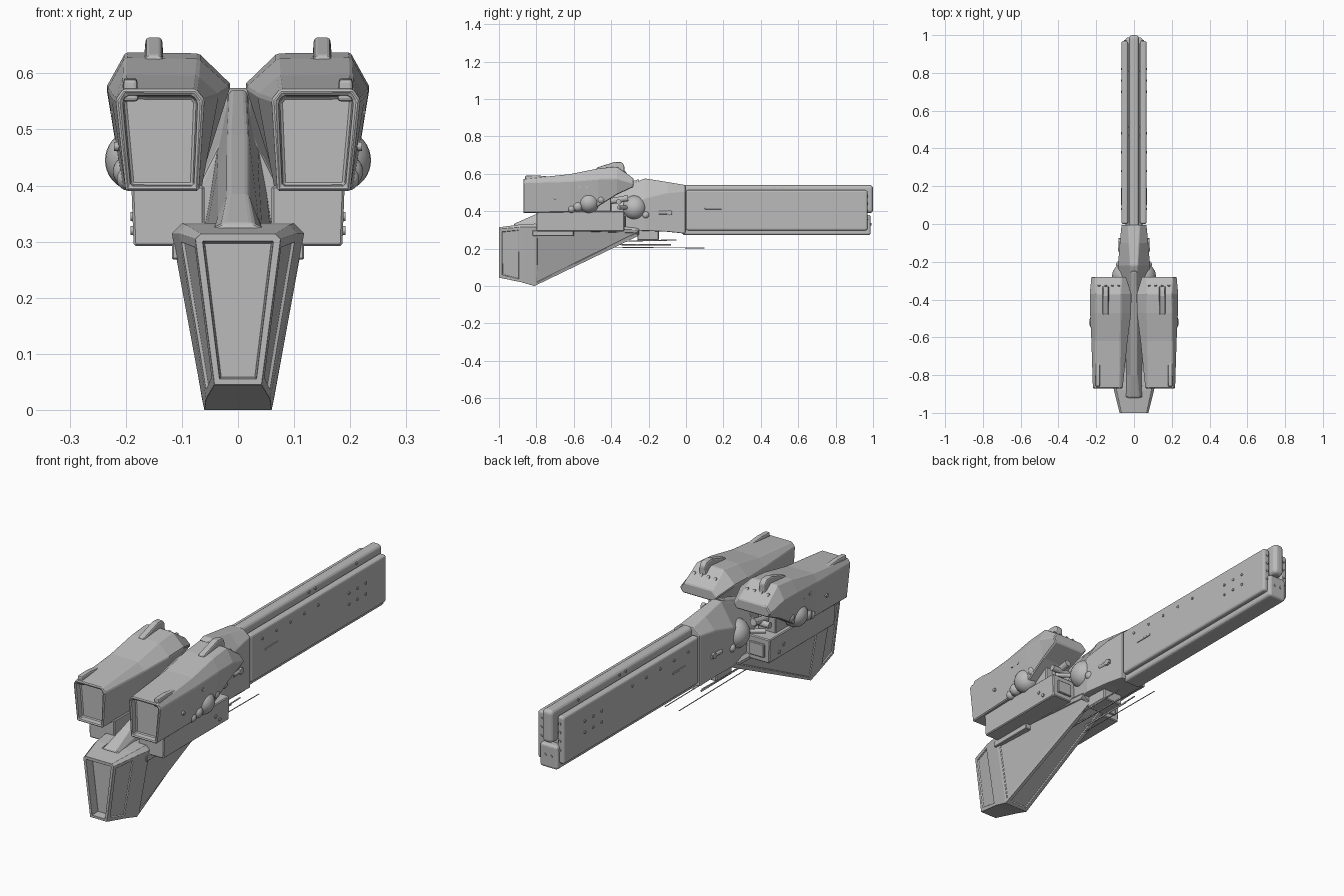
import bpy, bmesh, math
from mathutils import Matrix, Vector

grey = bpy.data.materials.new("hull_grey")
grey.diffuse_color = (0.5, 0.5, 0.5, 1)


def finish(name, bm, mirror=False, bevel=0.0, segs=1, smooth=False):
    bmesh.ops.recalc_face_normals(bm, faces=bm.faces)
    me = bpy.data.meshes.new(name)
    bm.to_mesh(me)
    bm.free()
    me.materials.append(grey)
    ob = bpy.data.objects.new(name, me)
    bpy.context.collection.objects.link(ob)
    if smooth:
        for p in me.polygons:
            p.use_smooth = True
    if bevel:
        m = ob.modifiers.new("bevel", 'BEVEL')
        m.width, m.segments, m.limit_method = bevel, segs, 'ANGLE'
    if mirror:
        ob.modifiers.new("mirror", 'MIRROR')
    return ob


def loft(sections):
    """Skin closed x-z sections along y; returns the bmesh and its front cap."""
    bm = bmesh.new()
    rings = [[bm.verts.new((x, y, z)) for x, z in pts] for y, pts in sections]
    n = len(rings[0])
    for a, b in zip(rings, rings[1:]):
        for i in range(n):
            j = (i + 1) % n
            bm.faces.new((a[i], a[j], b[j], b[i]))
    front = bm.faces.new(rings[0])
    bm.faces.new(rings[-1])
    bmesh.ops.recalc_face_normals(bm, faces=bm.faces)
    return bm, front


def sym(half):
    """Mirror a half section (bottom to top) into a closed one."""
    return half + [(-x, z) for x, z in reversed(half)]


def recess(bm, face, rim, depth):
    bmesh.ops.inset_individual(bm, faces=[face], thickness=rim)
    bmesh.ops.inset_individual(bm, faces=[face], thickness=0.004, depth=-depth)


def box(name, x, y, z, mirror=False, bevel=0.004, segs=1):
    s = [(x[0], z[0]), (x[1], z[0]), (x[1], z[1]), (x[0], z[1])]
    bm, _ = loft([(y[0], s), (y[1], s)])
    return finish(name, bm, mirror, bevel, segs)


def balls(name, items):
    bm = bmesh.new()
    for x, y, z, r in items:
        bmesh.ops.create_uvsphere(bm, u_segments=28, v_segments=18, radius=r,
                                  matrix=Matrix.Translation((x, y, z)))
    return finish(name, bm, True, smooth=True)


def rods(name, items, mirror=True):
    """Cylinders between pairs of points."""
    bm = bmesh.new()
    for a, b, r in items:
        a, b = Vector(a), Vector(b)
        q = (b - a).to_track_quat('Z', 'Y').to_matrix().to_4x4()
        bmesh.ops.create_cone(bm, cap_ends=True, segments=12, radius1=r, radius2=r,
                              depth=(b - a).length,
                              matrix=Matrix.Translation((a + b) / 2) @ q)
    return finish(name, bm, mirror)


def studs(name, pts, axis, r=0.006):
    d = Vector(axis) * 0.004
    return rods(name, [(Vector(p) - d, Vector(p) + d, r) for p in pts])


# Wedge-shaped lower hull with a recessed front opening and inset panels
bm, front = loft([
    (-1.00, sym([(0.042, 0.045), (0.076, 0.305), (0.066, 0.314)])),
    (-0.88, sym([(0.057, 0.020), (0.106, 0.315), (0.092, 0.330)])),
    (-0.81, sym([(0.060, 0.000), (0.118, 0.315), (0.100, 0.333)])),
    (-0.25, sym([(0.045, 0.270), (0.085, 0.300), (0.075, 0.312)]))])
panels = [f for f in bm.faces if f.calc_area() > 0.03
          and (abs(f.normal.x) > 0.6 or f.normal.z < -0.6)]
recess(bm, front, 0.014, 0.04)
for f in panels:
    recess(bm, f, 0.022, 0.005)
finish("lower_hull", bm, bevel=0.003)

# Spine rising from the hull between the pods
bm, _ = loft([
    (-0.92, sym([(0.050, 0.310), (0.042, 0.325), (0.025, 0.332)])),
    (-0.80, sym([(0.045, 0.310), (0.036, 0.345), (0.018, 0.385)])),
    (-0.50, sym([(0.060, 0.300), (0.036, 0.430), (0.018, 0.490)])),
    (-0.25, sym([(0.070, 0.300), (0.040, 0.500), (0.014, 0.572)]))])
finish("spine", bm, bevel=0.006, segs=2)

# Neck joining the spine to the long boom
bm, _ = loft([
    (-0.40, sym([(0.060, 0.300), (0.070, 0.400), (0.020, 0.500)])),
    (-0.22, sym([(0.085, 0.295), (0.085, 0.470), (0.020, 0.575)])),
    (-0.10, sym([(0.075, 0.290), (0.075, 0.500), (0.026, 0.556)])),
    (-0.004, sym([(0.066, 0.280), (0.066, 0.510), (0.030, 0.540)]))])
finish("neck", bm, bevel=0.005, segs=2)

# Long boom: core, rounded top rail, bottom rail, side plates
box("boom_core", (-0.04, 0.04), (-0.02, 0.955), (0.30, 0.50))
box("boom_top_rail", (-0.026, 0.026), (-0.02, 1.0), (0.39, 0.54), bevel=0.018, segs=4)
box("boom_bottom_rail", (-0.045, 0.045), (-0.02, 0.987), (0.272, 0.38), bevel=0.012, segs=3)
box("boom_side_plate", (0.032, 0.066), (0.0, 0.97), (0.298, 0.512), True, 0.010, 3)
box("boom_side_slot", (0.06, 0.069), (0.10, 0.19), (0.41, 0.418), True, 0.001)
studs("boom_side_studs",
      [(0.066, 0.08 + 0.1 * i, 0.47) for i in range(5)]
      + [(0.066, 0.70 + 0.06 * i, z) for i in range(3) for z in (0.39, 0.44)], (1, 0, 0))
studs("boom_rail_studs", [(0.026, y, 0.522) for y in (0.47, 0.515, 0.81)], (1, 0, 0))
studs("boom_end_studs", [(0.047, 0.97, 0.36 + 0.04 * i) for i in range(4)]
      + [(0.015, 0.987, 0.33)], (0, 1, 0))

# Twin upper pods, each with a recessed front opening and undercut rear
bm, front = loft([
    (-0.87, [(0.070, 0.390), (0.200, 0.390), (0.218, 0.553), (0.205, 0.572),
             (0.075, 0.572), (0.060, 0.553)]),
    (-0.62, [(0.065, 0.395), (0.205, 0.395), (0.226, 0.560), (0.203, 0.598),
             (0.072, 0.596), (0.034, 0.562)]),
    (-0.47, [(0.062, 0.425), (0.210, 0.425), (0.233, 0.572), (0.202, 0.628),
             (0.070, 0.626), (0.014, 0.575)]),
    (-0.37, [(0.060, 0.488), (0.212, 0.488), (0.235, 0.575), (0.200, 0.638),
             (0.070, 0.636), (0.012, 0.580)]),
    (-0.28, [(0.055, 0.530), (0.215, 0.530), (0.228, 0.548), (0.205, 0.575),
             (0.066, 0.575), (0.040, 0.550)])])
recess(bm, front, 0.012, 0.03)
finish("upper_pod", bm, True, 0.004)

# Roof bumps and front fins on the pods
for name, secs in {
    "pod_roof_bump": [(-0.48, 0.61, 0.632), (-0.38, 0.62, 0.664),
                      (-0.345, 0.61, 0.662), (-0.33, 0.60, 0.645)],
    "pod_front_fin": [(-0.86, 0.55, 0.590), (-0.80, 0.55, 0.592), (-0.73, 0.56, 0.585)],
}.items():
    cx, w = (0.15, 0.018) if "roof" in name else (0.192, 0.015)
    bm, _ = loft([(y, [(cx - w, a), (cx + w, a), (cx + w * 0.8, b), (cx - w * 0.8, b)])
                  for y, a, b in secs])
    finish(name, bm, True, 0.006, 2)
studs("pod_side_studs", [(0.217, -0.70, 0.47), (0.222, -0.57, 0.53),
                         (0.222, -0.53, 0.53)], (1, 0, 0), 0.008)
studs("pod_rear_studs", [(0.08 + 0.035 * i, -0.325, 0.607) for i in range(4)],
      (0, 0.83, 0.57), 0.007)

# Boxes and machinery below the pods
bm, front = loft([(y, [(0.06, 0.292), (0.186, 0.292), (0.19, 0.40), (0.06, 0.40)])
                  for y in (-0.80, -0.33)])
finish("under_pod_box", bm, True, 0.004)
box("machinery_block", (0.08, 0.17), (-0.60, -0.40), (0.39, 0.49), True)
box("box_rear_hatch", (0.09, 0.165), (-0.335, -0.322), (0.315, 0.375), True, 0.003)
box("hull_side_strip", (0.085, 0.118), (-0.82, -0.60), (0.268, 0.298), True, 0.003)
studs("box_side_studs", [(0.188, -0.43, 0.345), (0.188, -0.40, 0.32)], (1, 0, 0), 0.008)
rods("machinery_arm", [((0.08, -0.36, 0.45), (0.17, -0.36, 0.45), 0.014),
                       ((0.12, -0.42, 0.45), (0.12, -0.31, 0.47), 0.016),
                       ((0.07, -0.30, 0.42), (0.15, -0.36, 0.42), 0.010)])

# Ball-shaped sensors on pods and neck
balls("pod_balls", [(0.182, -0.52, 0.445, 0.055), (0.195, -0.578, 0.425, 0.028),
                    (0.195, -0.612, 0.412, 0.021), (0.198, -0.455, 0.462, 0.024)])
balls("neck_balls", [(0.050, -0.275, 0.418, 0.066), (0.075, -0.215, 0.38, 0.020)])

# Neck pins, belly block and thin antennas
rods("neck_pins", [((0.074, -0.145, 0.392), (0.072, -0.075, 0.392), 0.010),
                   ((0.070, -0.09, 0.392), (0.083, -0.09, 0.392), 0.014)])
box("belly_block", (-0.05, 0.05), (-0.26, -0.145), (0.245, 0.30))
rods("antennas", [((0.035, -0.40, 0.207), (0.035, 0.10, 0.203), 0.002),
                  ((0.020, -0.36, 0.222), (0.020, -0.08, 0.220), 0.004),
                  ((0.045, -0.34, 0.240), (0.045, -0.05, 0.246), 0.003)])
